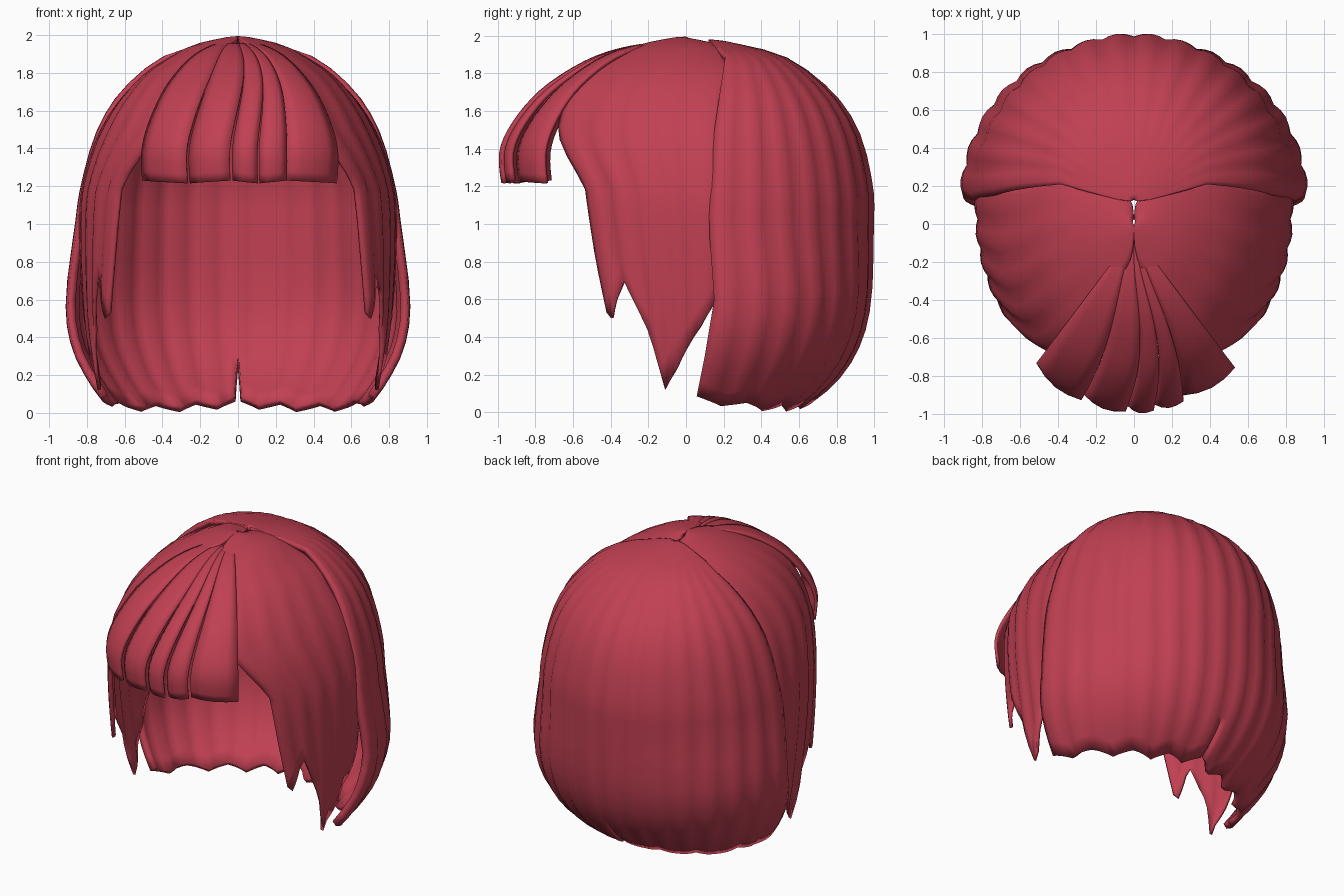
import bpy, bmesh, math
from mathutils import Vector

if "Cube" in bpy.data.objects:
    bpy.data.objects.remove(bpy.data.objects["Cube"])

hair = bpy.data.materials.new("crimson hair")
hair.diffuse_color = (0.527, 0.051, 0.084, 1)
hair.use_nodes = True
hair.node_tree.nodes["Principled BSDF"].inputs["Base Color"].default_value = hair.diffuse_color


def curve_at(pts, p):
    """Smooth (radius, height) point on a profile."""
    i = max(0, min(int(p), len(pts) - 2))
    f = p - i
    a, b, c, d = [pts[max(0, min(k, len(pts) - 1))] for k in range(i - 1, i + 3)]
    return [0.5 * (2 * b[k] + (c[k] - a[k]) * f
            + (2 * a[k] - 5 * b[k] + 4 * c[k] - d[k]) * f * f
            + (3 * b[k] - a[k] - 3 * c[k] + d[k]) * f ** 3) for k in (0, 1)]


def param_at_height(pts, z):
    lo, hi = 1.0, len(pts) - 1.0
    for _ in range(24):
        mid = (lo + hi) / 2
        if curve_at(pts, mid)[1] > z:
            lo = mid
        else:
            hi = mid
    return hi


def lerp_table(table, x):
    for (x0, y0), (x1, y1) in zip(table, table[1:]):
        if x <= x1:
            return y0 + (y1 - y0) * max(0, x - x0) / (x1 - x0)
    return table[-1][1]


def hair_shell(name, locks, profile, place, hem, swell, thick, step=0, mirror=True, cols=4, rows=24):
    """Rows of bulging locks falling from the crown to the hem."""
    bm = bmesh.new()
    for k in range(locks):
        grid = []
        for i in range(cols + 1):
            f = i / cols
            s = (k + f) / locks
            pts = profile(s)
            end = param_at_height(pts, hem(s, f, k))
            col = []
            for j in range(rows + 1):
                r, z = curve_at(pts, end * j / rows)
                r += (swell * (math.sin(math.pi * f) - 0.6) + step * (f - 0.5)) * min(1, r * r * 1.8)
                col.append(bm.verts.new(place(s, r, z)))
            grid.append(col)
        for i in range(cols):
            for j in range(rows):
                face = bm.faces.new((grid[i][j], grid[i][j + 1], grid[i + 1][j + 1], grid[i + 1][j]))
                face.normal_update()
                if face.normal.dot(face.calc_center_median() - Vector((0, 0, 0.9))) < 0:
                    face.normal_flip()
    if not step:
        bmesh.ops.remove_doubles(bm, verts=bm.verts[:], dist=0.0002)
    mesh = bpy.data.meshes.new(name)
    bm.to_mesh(mesh)
    bm.free()
    mesh.materials.append(hair)
    obj = bpy.data.objects.new(name, mesh)
    bpy.context.collection.objects.link(obj)
    bpy.context.view_layer.objects.active = obj
    obj.select_set(True)
    bpy.ops.object.shade_smooth_by_angle(angle=math.radians(40))
    obj.select_set(False)
    if mirror:
        mir = obj.modifiers.new("mirror", 'MIRROR')
        mir.merge_threshold = 0.002
    sol = obj.modifiers.new("thickness", 'SOLIDIFY')
    sol.thickness = thick
    sol.offset = -1
    return obj


# Back hair: rounded bob from ear to ear, curling under at the hem
heights = (1.98, 1.965, 1.885, 1.70, 1.48, 1.2, 1.0, 0.6, 0.35, 0.15, -0.01)
side_r = (0.01, 0.12, 0.40, 0.62, 0.75, 0.83, 0.86, 0.91, 0.88, 0.78, 0.66)
rear_r = (0.01, 0.12, 0.41, 0.655, 0.80, 0.87, 0.875, 0.86, 0.80, 0.67, 0.47)


def back_profile(s):
    w = math.sin(s * math.pi / 2) ** 2
    return [(a + (b - a) * w, z) for a, b, z in zip(side_r, rear_r, heights)]


def back_place(s, r, z):
    slit = 1.8 * max(0, 1 - z / 0.22)
    a = math.radians(s * (90 - slit))
    edge = lerp_table([(0, -0.08), (0.3, -0.02), (0.6, 0.03), (1.0, 0.0), (1.5, 0.03), (1.9, 0.09), (1.98, 0)], z)
    return (r * math.cos(a), 0.12 + edge * (1 - s) + r * math.sin(a), z)


def back_hem(s, f, k):
    low = lerp_table([(0, 0.05), (0.25, 0.015), (0.45, 0.0), (0.7, 0.005), (1, 0.025)], s)
    return low + 0.035 * (f if k % 2 else 1 - f)


hair_shell("back_hair", 8, back_profile, back_place, back_hem, 0.018, 0.04)

# Side hair: covers the temples, ends in two long points and tucks under the back hair
side_z = (1.995, 1.985, 1.93, 1.81, 1.65, 1.45, 1.2, 1.0, 0.7, 0.4, 0.05)
ear_r = (0.006, 0.1, 0.29, 0.49, 0.64, 0.75, 0.82, 0.835, 0.825, 0.80, 0.745)
brow_r = (0.006, 0.1, 0.33, 0.57, 0.74, 0.82, 0.83, 0.83, 0.82, 0.80, 0.745)


def side_profile(s):
    drop = 0.035 * (1 - s) ** 3
    return [(a + (b - a) * s * s, z - drop * max(0, z - 1)) for a, b, z in zip(ear_r, brow_r, side_z)]


def side_place(s, r, z):
    front = lerp_table([(0.48, 31), (0.8, 36), (1.2, 41), (1.35, 50), (1.5, 59), (1.8, 63), (1.94, 75), (1.98, 89)], z)
    back = lerp_table([(1.7, -5), (1.9, -18), (1.94, -50), (1.96, -88)], z)
    a = math.radians(back + s * (front - back))
    tuck = lerp_table([(0.6, 0.09), (1.2, 0.1), (1.6, 0.13), (1.8, 0.13), (1.93, 0.08)], z)
    return (r * math.cos(a), 0.02 * (1 - s) + tuck * (1 - s) ** 2 * min(1, r / 0.2) - r * math.sin(a), z)


def side_hem(s, f, k):
    return lerp_table([(0, 0.62), (0.2, 0.4), (0.45, 0.12), (0.55, 0.35), (0.75, 0.7), (0.96, 0.49), (1, 0.53)], s)


hair_shell("side_hair", 5, side_profile, side_place, side_hem, 0.016, 0.02)

# Fringe: uneven overlapping front locks cut straight above the eyes
fringe_pts = [(0.01, 1.95), (0.2, 1.955), (0.45, 1.885), (0.7, 1.73), (0.86, 1.55), (0.935, 1.38), (0.92, 1.19)]
parting = [(0, -37), (0.2, -18), (0.4, -3), (0.6, 6), (0.8, 16), (1, 37)]


def fringe_profile(s):
    narrow = 1 - 0.06 * (2 * s - 1) ** 2
    return [(r * narrow, z) for r, z in fringe_pts]


def fringe_place(s, r, z):
    sway = 0.12 * math.sin(r * 3.3) * (1 - (2 * s - 1) ** 2)
    b = math.radians(lerp_table(parting, s)) + sway
    return (r * math.sin(b), -0.05 - r * math.cos(b), z)


hair_shell("fringe", 5, fringe_profile, fringe_place,
           lambda s, f, k: 1.215 + 0.015 * (f if k % 2 else 1 - f), 0.02, 0.02, step=0.03, mirror=False)
